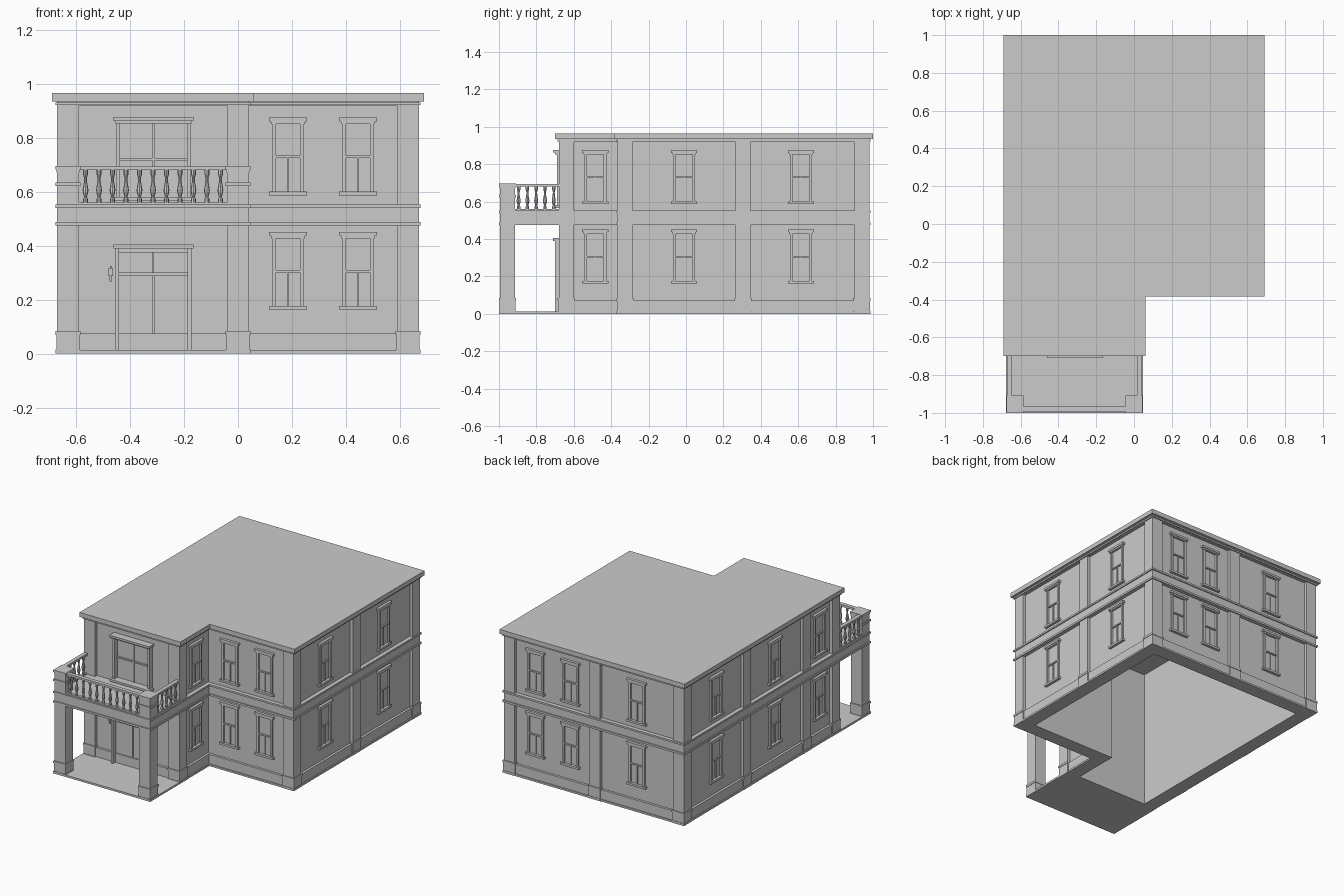
import bpy, bmesh, math
from mathutils import Matrix, Vector

if "Cube" in bpy.data.objects:
    bpy.data.objects.remove(bpy.data.objects["Cube"])


def finish(name, bm):
    bmesh.ops.recalc_face_normals(bm, faces=bm.faces)
    me = bpy.data.meshes.new(name)
    bm.to_mesh(me)
    bm.free()
    return place(name, me)


def place(name, me, loc=(0, 0, 0), rot=0):
    ob = bpy.data.objects.new(name, me)
    ob.location = loc
    ob.rotation_euler.z = rot
    bpy.context.collection.objects.link(ob)
    return ob


def add_box(bm, x0, x1, y0, y1, z0, z1):
    c = Vector(((x0 + x1) / 2, (y0 + y1) / 2, (z0 + z1) / 2))
    m = Matrix.Translation(c) @ Matrix.Diagonal((x1 - x0, y1 - y0, z1 - z0, 1))
    bmesh.ops.create_cube(bm, size=1, matrix=m)


def boxes(name, *dims):
    bm = bmesh.new()
    for d in dims:
        add_box(bm, *d)
    return finish(name, bm)


# L-shaped plan, grown outward by o
XL, XW, XR = -.67, .04, .67
YF, YM, YB = -.68, -.365, .98


def plan(o):
    return [(XL - o, YF - o), (XW + o, YF - o), (XW + o, YM - o),
            (XR + o, YM - o), (XR + o, YB + o), (XL - o, YB + o)]


def ring(name, outer, inner, z0, z1):
    bm = bmesh.new()
    loops = [[bm.verts.new((x, y, z)) for x, y in plan(o)]
             for o, z in ((outer, z0), (outer, z1), (inner, z1), (inner, z0))]
    for k in range(4):
        a, b = loops[k], loops[(k + 1) % 4]
        for i in range(6):
            j = (i + 1) % 6
            bm.faces.new((a[i], a[j], b[j], b[i]))
    return finish(name, bm)


# Hollow walls and the mouldings that run round them
ring("walls", -.02, -.09, 0, .936)
ring("skirting", -.004, -.03, 0, .075)
ring("skirting_foot", .004, -.03, 0, .012)
ring("floor_frieze", 0, -.03, .475, .55)
ring("frieze_lower_band", .007, -.03, .475, .488)
ring("frieze_upper_band", .007, -.03, .54, .552)
ring("top_frieze", 0, -.03, .92, .936)
ring("top_band", .007, -.03, .921, .931)

# Roof slab
bm = bmesh.new()
f = bm.faces.new([bm.verts.new((x, y, .935)) for x, y in plan(.02)])
top = bmesh.ops.extrude_face_region(bm, geom=[f])["geom"]
bmesh.ops.translate(bm, vec=(0, 0, .03), verts=[v for v in top if isinstance(v, bmesh.types.BMVert)])
finish("roof", bm)


# Pilasters and porch columns with banded feet
def pier(name, x0, x1, y0, y1, top, g=.006):
    boxes(name, (x0, x1, y0, y1, 0, top),
          (x0 - g, x1 + g, y0 - g, y1 + g, 0, .015),
          (x0 - g / 2, x1 + g / 2, y0 - g / 2, y1 + g / 2, .015, .07),
          (x0 - g, x1 + g, y0 - g, y1 + g, .07, .084))


W = .08
for x0, y0 in [(XL, YF), (XW - W, YF), (XR - W, YM), (XR - W, YB - W), (XL, YB - W)]:
    pier("corner_pilaster", x0, x0 + W, y0, y0 + W, .936)
for x0, y0 in [(XL, -.37), (XL, .265), (XR - W, .265), (-.045, YB - W)]:
    pier("wall_pilaster", x0, x0 + W, y0, y0 + W, .936)
for x0 in (XL, XW - W):
    pier("porch_column", x0, x0 + W, -.994, -.914, .48)


# Windows: local x along the wall, -y outward
def window_mesh(w, h, depth, bars):
    bm = bmesh.new()
    a, t = w / 2, .014
    for s in (-1, 1):
        c = s * (a - t / 2)
        add_box(bm, c - t / 2, c + t / 2, -depth * .6, .01, 0, h)
    add_box(bm, -a - .011, a + .011, -depth, .01, h - .014, h)
    add_box(bm, -a - .004, a + .004, -depth * .8, .01, h - .024, h - .014)
    add_box(bm, -a - .011, a + .011, -depth, .01, 0, .014)
    add_box(bm, -a, a, -.009, .01, h * .48, h * .48 + .009)
    for x, z0, z1 in bars:
        add_box(bm, x - .003, x + .003, -.006, .01, z0, z1)
    ob = finish("window", bm)
    me = ob.data
    bpy.data.objects.remove(ob)
    return me


wm = window_mesh(.118, .288, .018, [(0, 0, .14)])
Q = math.pi / 2
spots = [((x, YM + .02), 0) for x in (.185, .445)]
spots += [((x, YB - .02), 2 * Q) for x in (.445, .185, -.31)]
spots += [((XR - .02, y), Q) for y in (-.01, .615)]
spots += [((XL + .02, y), -Q) for y in (-.485, -.01, .615)]
spots += [((XW - .02, -.485), Q)]
for (x, y), r in spots:
    for z in (.163, .587):
        place("window", wm, (x, y, z), r)

# Wide window over the balcony, and the double door
big = window_mesh(.275, .31, .05, [(0, 0, .285)])
place("balcony_window", big, (-.313, YF + .02, .567))
y0, y1 = -.70, -.65
boxes("door_surround", (-.455, -.44, y0, y1, .012, .39), (-.187, -.172, y0, y1, .012, .39),
      (-.462, -.165, y0 - .01, y1, .39, .405), (-.45, -.18, y0 + .01, y1, .375, .39))
boxes("double_door", (-.44, -.317, -.668, y1, .012, .29), (-.311, -.187, -.668, y1, .012, .29),
      (-.44, -.187, -.675, y1, .288, .3), (-.317, -.311, -.668, y1, .3, .38))
boxes("wall_lamp", (-.477, -.467, -.69, y1, .268, .29), (-.48, -.464, -.697, -.675, .288, .318),
      (-.475, -.469, -.69, -.68, .318, .325))

# Porch floor, balcony slab
boxes("porch_floor", (XL - .006, XW + .006, -1, YF + .02, 0, .013))
boxes("balcony_slab", (XL, XW, -.994, YF + .02, .475, .55),
      (XL - .007, XW + .007, -1, YF + .02, .475, .488),
      (XL - .007, XW + .007, -1, YF + .02, .54, .552))

# Balcony corner posts with bands and caps
for x0 in (XL, XW - W):
    x1 = x0 + W
    boxes("balcony_post", (x0, x1, -.994, -.914, .55, .68),
          (x0 - .006, x1 + .006, -1, -.908, .622, .635),
          (x0 - .006, x1 + .006, -1, -.908, .682, .696),
          (x0 - .003, x1 + .003, -.997, -.911, .672, .682))

# Hand rails and foot rails
for z0, z1, e in ((.68, .694, .013), (.55, .561, .01)):
    yc = -.98
    boxes("front_rail", (XL + W - .01, XW - W + .01, yc - e, yc + e, z0, z1))
    for xc in (XL + .012, XW - .012):
        boxes("side_rail", (xc - e, xc + e, -.92, YF + .01, z0, z1))

# Turned balusters
profile = [(.009, .56), (.009, .574), (.005, .58), (.01, .598), (.0105, .608), (.006, .635),
           (.005, .652), (.009, .664), (.009, .681)]
N = 8
bm = bmesh.new()
rows = [[bm.verts.new((r * math.cos(2 * math.pi * i / N), r * math.sin(2 * math.pi * i / N), z))
         for i in range(N)] for r, z in profile]
for a, b in zip(rows, rows[1:]):
    for i in range(N):
        bm.faces.new((a[i], a[(i + 1) % N], b[(i + 1) % N], b[i]))
first = finish("baluster", bm)
first.location = (-.565, -.98, 0)
for i in range(1, 11):
    place("baluster", first.data, (-.565 + i * .05, -.98, 0))
for xc in (XL + .012, XW - .012):
    for i in range(5):
        place("baluster", first.data, (xc, -.895 + i * .047, 0))
